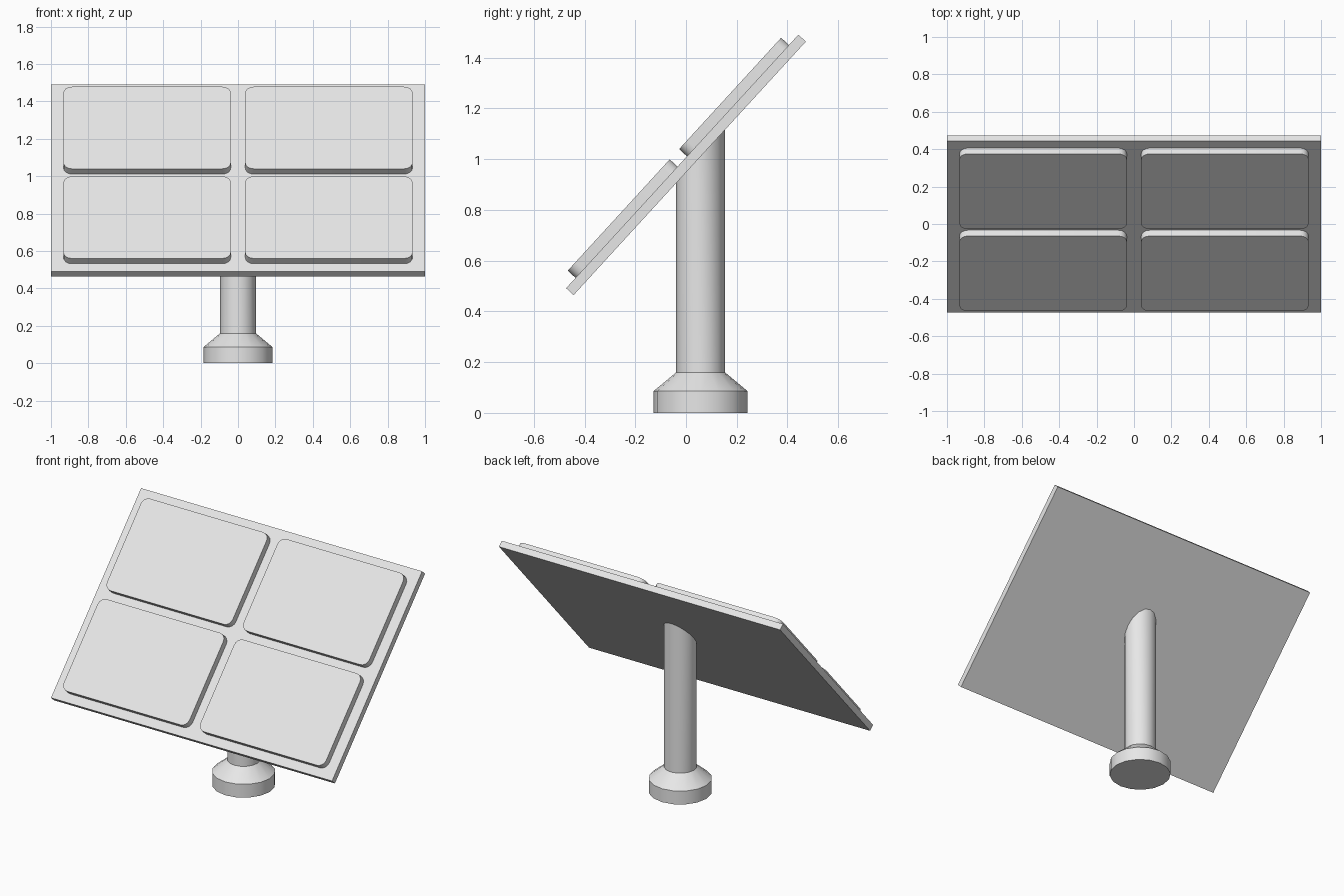
import bpy, bmesh, math
from mathutils import Matrix, Vector

old = bpy.data.objects.get("Cube")
if old:
    bpy.data.objects.remove(old)

TILT = math.radians(47.5)
CENTRE = Vector((0, 0, 0.9775))
BOARD_W, BOARD_L, BOARD_T = 2.0, 1.355, 0.04
SIDES = 16

grey = bpy.data.materials.new("light_grey")
grey.use_nodes = True
colour = (0.8, 0.8, 0.8, 1)
grey.diffuse_color = colour
grey.node_tree.nodes["Principled BSDF"].inputs["Base Color"].default_value = colour


def finish(bm, name, matrix):
    """Turn a bmesh into a named, smooth-by-angle object."""
    bmesh.ops.recalc_face_normals(bm, faces=bm.faces)
    mesh = bpy.data.meshes.new(name)
    bm.to_mesh(mesh)
    bm.free()
    mesh.materials.append(grey)
    obj = bpy.data.objects.new(name, mesh)
    bpy.context.collection.objects.link(obj)
    obj.matrix_world = matrix
    bpy.ops.object.select_all(action="DESELECT")
    obj.select_set(True)
    bpy.context.view_layer.objects.active = obj
    bpy.ops.object.shade_smooth_by_angle(angle=math.radians(30))
    return obj


def slab(name, size, offset, corner=0):
    """Box lying in the tilted plane, with optional rounded outline."""
    bm = bmesh.new()
    bmesh.ops.create_cube(bm, size=1)
    bmesh.ops.scale(bm, vec=size, verts=bm.verts)
    if corner:
        uprights = [e for e in bm.edges
                    if abs(e.verts[0].co.z - e.verts[1].co.z) > size[2] / 2]
        bmesh.ops.bevel(bm, geom=uprights, offset=corner, segments=4,
                        profile=0.5, affect="EDGES")
    bmesh.ops.translate(bm, vec=offset, verts=bm.verts)
    tilted = Matrix.Translation(CENTRE) @ Matrix.Rotation(TILT, 4, "X")
    return finish(bm, name, tilted)


# Tilted backing board
slab("backing_board", (BOARD_W, BOARD_L, BOARD_T), (0, 0, 0))

# Four raised panels with rounded corners
for x, side in ((-1, "right"), (1, "left")):
    for y, level in ((-1, "lower"), (1, "upper")):
        slab(f"{level}_{side}_panel", (0.895, 0.595, 0.042),
             (x * 0.486, y * 0.325, 0.041), corner=0.045)

# Post with flared foot, its top sliced to follow the board
post_y = 0.0575
profile = [(0.185, 0), (0.185, 0.086), (0.096, 0.16), (0.096, 1)]
bm = bmesh.new()
rings = []
for radius, z in profile:
    ring = []
    for i in range(SIDES):
        a = math.tau * i / SIDES
        x, y = radius * math.cos(a), radius * math.sin(a)
        if z == 1:
            z_top = CENTRE.z + (y + post_y) * math.tan(TILT) - 0.015
            ring.append(bm.verts.new((x, y, z_top)))
        else:
            ring.append(bm.verts.new((x, y, z)))
    rings.append(ring)
for low, high in zip(rings, rings[1:]):
    for i in range(SIDES):
        j = (i + 1) % SIDES
        bm.faces.new((low[i], low[j], high[j], high[i]))
bm.faces.new(rings[0][::-1])
bm.faces.new(rings[-1])
finish(bm, "support_post", Matrix.Translation((0, post_y, 0)))
